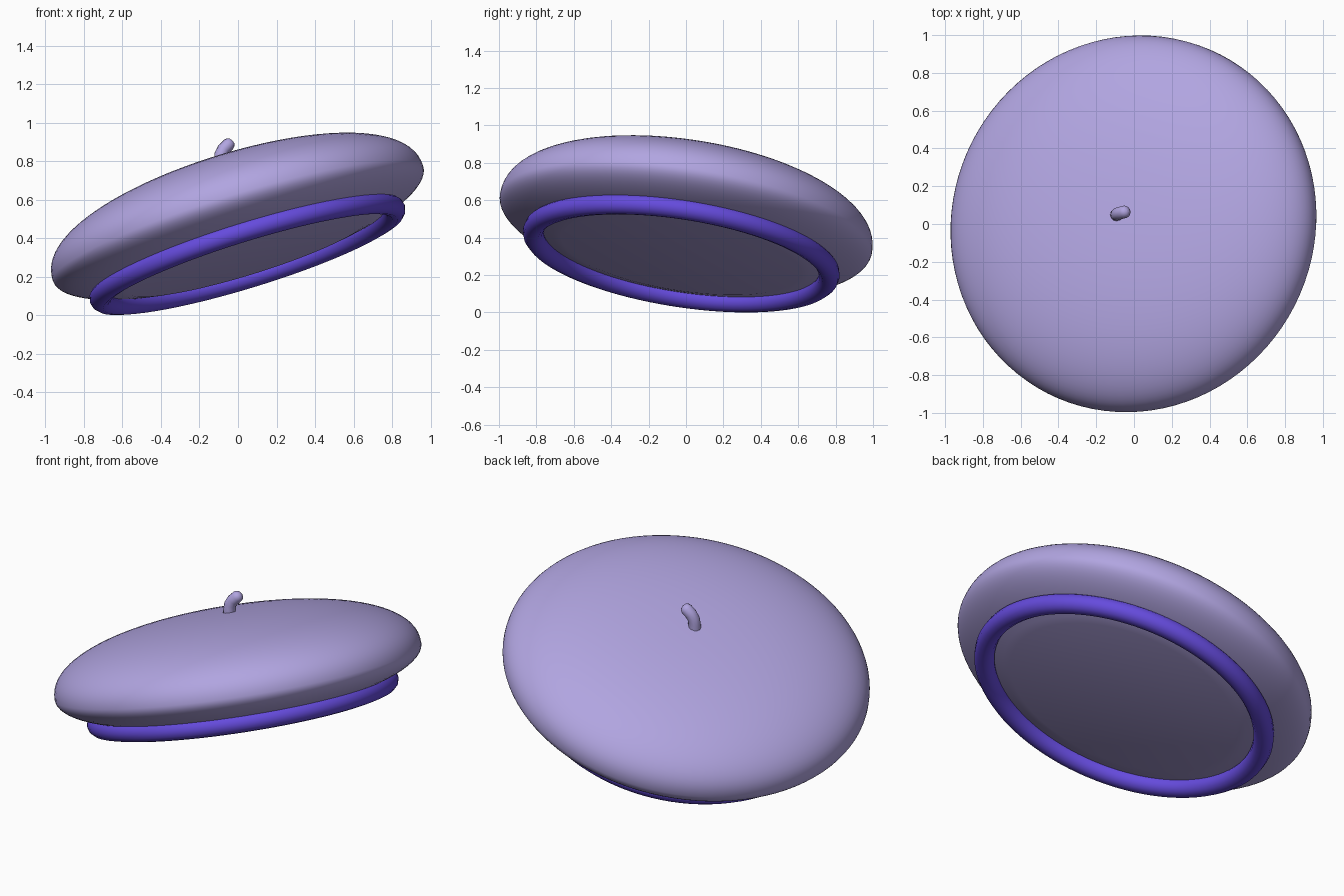
import bpy, math
from mathutils import Vector, Matrix

old = bpy.data.objects.get("Cube")
if old:
    bpy.data.objects.remove(old, do_unlink=True)


def material(name, color):
    m = bpy.data.materials.new(name)
    m.diffuse_color = (*color, 1)
    m.use_nodes = True
    m.node_tree.nodes["Principled BSDF"].inputs["Base Color"].default_value = (*color, 1)
    return m


lilac = material("lilac felt", (0.44, 0.375, 0.75))
violet = material("violet band", (0.13, 0.07, 0.72))

# Shared tilt of the hat
up = Vector((-0.292, 0.149, 0.945)).normalized()
tilt = Matrix.Translation((0, 0, 0.476)) @ up.to_track_quat('Z', 'Y').to_matrix().to_4x4()


def finish(obj, name, mat, angle):
    obj.name = name
    obj.data.materials.clear()
    obj.data.materials.append(mat)
    bpy.ops.object.select_all(action='DESELECT')
    obj.select_set(True)
    bpy.context.view_layer.objects.active = obj
    bpy.ops.object.shade_smooth_by_angle(angle=math.radians(angle))


def lathe(profile, steps):
    """Revolve (radius, height) points about z; end points sit on the axis."""
    verts = [(0, 0, profile[0][1])]
    for r, h in profile[1:-1]:
        for i in range(steps):
            a = math.tau * i / steps
            verts.append((r * math.cos(a), r * math.sin(a), h))
    verts.append((0, 0, profile[-1][1]))
    rows, last = len(profile) - 2, len(verts) - 1
    faces = []
    for i in range(steps):
        j = (i + 1) % steps
        faces.append((0, 1 + i, 1 + j))
        for k in range(rows - 1):
            a, b = 1 + k * steps, 1 + (k + 1) * steps
            faces.append((a + i, b + i, b + j, a + j))
        a = 1 + (rows - 1) * steps
        faces.append((a + i, last, a + j))
    mesh = bpy.data.meshes.new("lathe")
    mesh.from_pydata(verts, [], faces)
    obj = bpy.data.objects.new("lathe", mesh)
    bpy.context.collection.objects.link(obj)
    return obj


# Puffy crown: full dome above the rim, shallower curve below, flat underside
RIM, DOME, BELLY, FLOOR = 1.007, 0.33, 0.235, 0.18
profile = []
for i in range(25):
    a = math.pi / 2 * i / 24
    e = 2 / 2.25
    profile.append((RIM * math.sin(a) ** e, DOME * max(math.cos(a), 0) ** e))
floor_angle = math.asin(FLOOR / BELLY)
for i in range(1, 15):
    a = floor_angle * i / 14
    profile.append((RIM * math.cos(a), -BELLY * math.sin(a)))
profile.append((0, -FLOOR))
crown = lathe(profile, 96)
crown.data.transform(tilt)
finish(crown, "crown", lilac, 60)

# Head band
bpy.ops.mesh.primitive_torus_add(major_radius=0.80, minor_radius=0.056,
                                 major_segments=96, minor_segments=12)
band = bpy.context.object
band.data.transform(tilt @ Matrix.Translation((0, 0, -0.168)))
finish(band, "head_band", violet, 60)

# Bent stem with a rounded tip
curve = bpy.data.curves.new("stem", 'CURVE')
curve.dimensions = '3D'
curve.bevel_depth = 0.034
curve.bevel_resolution = 4
curve.use_fill_caps = True
path = [(-0.092, 0.048, 0.75, 1), (-0.092, 0.05, 0.80, 1), (-0.088, 0.053, 0.835, 1),
        (-0.074, 0.058, 0.862, 1), (-0.050, 0.064, 0.886, 1), (-0.040, 0.066, 0.896, 0.87),
        (-0.033, 0.068, 0.903, 0.6), (-0.030, 0.069, 0.906, 0.2)]
spline = curve.splines.new('POLY')
spline.points.add(len(path) - 1)
for p, (x, y, z, r) in zip(spline.points, path):
    p.co = (x, y, z, 1)
    p.radius = r
stem = bpy.data.objects.new("stem", curve)
bpy.context.collection.objects.link(stem)
bpy.ops.object.select_all(action='DESELECT')
stem.select_set(True)
bpy.context.view_layer.objects.active = stem
bpy.ops.object.convert(target='MESH')
finish(bpy.context.object, "stem", lilac, 60)
